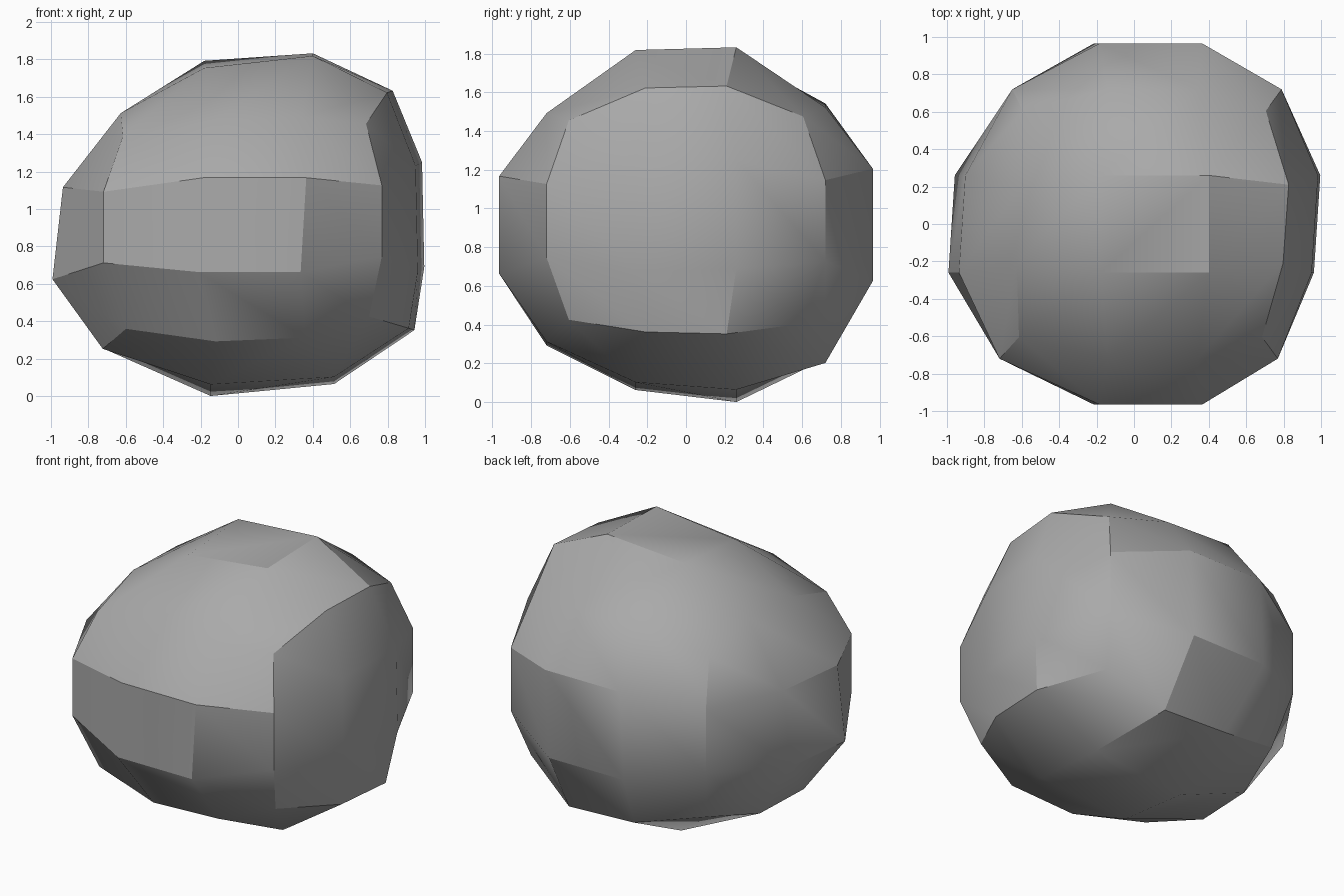
import bpy
import bmesh
import math
from mathutils import Vector

cube = bpy.data.objects.get("Cube")
if cube:
    bpy.data.objects.remove(cube, do_unlink=True)

# Stone grey material
grey = bpy.data.materials.new("stone_grey")
grey.use_nodes = True
colour = (0.4, 0.4, 0.4, 1.0)
grey.diffuse_color = colour
grey.node_tree.nodes["Principled BSDF"].inputs["Base Color"].default_value = colour


# Each rule places the points of one kind by their signs: which side of the
# middle they lie on in x, y and z. The small terms make the stone lean.
def left_right_panel(x, y, z):
    return (0.013 + x * (0.96 - 0.017 * z) + 0.017 * y + 0.011 * z,
            0.26 * y,
            0.928 + 0.04 * x + 0.01 * y + z * (0.263 + 0.017 * x))


def front_back_panel(x, y, z):
    return (0.075 + 0.275 * x + 0.015 * z,
            0.965 * y,
            0.923 + z * (0.271 + 0.019 * y))


def top_bottom_panel(x, y, z):
    return (0.147 - 0.037 * z + x * (0.31 - 0.02 * z),
            0.26 * y,
            0.936 + 0.026 * x - 0.006 * y
            + z * (0.871 + 0.019 * y - 0.006 * x * y))


def upright_ridge(x, y, z):
    return (0.047 + 0.732 * x + 0.022 * y - 0.012 * x * y,
            0.72 * y,
            0.927 + 0.017 * x + z * (0.2 + 0.01 * y))


def side_ridge(x, y, z):
    return (0.105 + x * (0.765 - 0.053 * z) + 0.015 * y - 0.005 * z,
            0.21 * y,
            0.945 + 0.055 * x + z * (0.635 + 0.005 * y))


def cross_ridge(x, y, z):
    return (0.11 + 0.24 * x - 0.01 * z,
            0.72 * y,
            0.89 - 0.01 * y - 0.01 * x * y + z * (0.625 + 0.035 * y))


def corner(x, y, z):
    return (0.053 + 0.65 * x + 0.01 * y - 0.008 * z,
            0.605 * y,
            0.915 + 0.033 * x + z * (0.525 + 0.01 * y))


# Which axes reach the cube's side decides the kind of point
RULES = {
    "x": left_right_panel, "y": front_back_panel, "z": top_bottom_panel,
    "xy": upright_ridge, "xz": side_ridge, "yz": cross_ridge, "xyz": corner,
}

# Boulder: a cube of three by three panels per side, rounded off
bm = bmesh.new()
bmesh.ops.create_cube(bm, size=2)
bmesh.ops.subdivide_edges(bm, edges=bm.edges[:], cuts=2, use_grid_fill=True)
for v in bm.verts:
    kind = "".join(axis for axis, c in zip("xyz", v.co) if abs(c) > 0.9)
    signs = [math.copysign(1, c) for c in v.co]
    v.co = Vector(RULES[kind](*signs))

# Rest the lowest point on the ground
lowest = min(v.co.z for v in bm.verts)
bmesh.ops.translate(bm, verts=bm.verts[:], vec=(0, 0, -lowest))
bmesh.ops.recalc_face_normals(bm, faces=bm.faces[:])

mesh = bpy.data.meshes.new("boulder")
bm.to_mesh(mesh)
bm.free()
mesh.materials.append(grey)
boulder = bpy.data.objects.new("boulder", mesh)
bpy.context.collection.objects.link(boulder)

# Smooth shading with the steeper ridges kept sharp
bpy.ops.object.select_all(action="DESELECT")
boulder.select_set(True)
bpy.context.view_layer.objects.active = boulder
bpy.ops.object.shade_smooth_by_angle(angle=math.radians(30))
